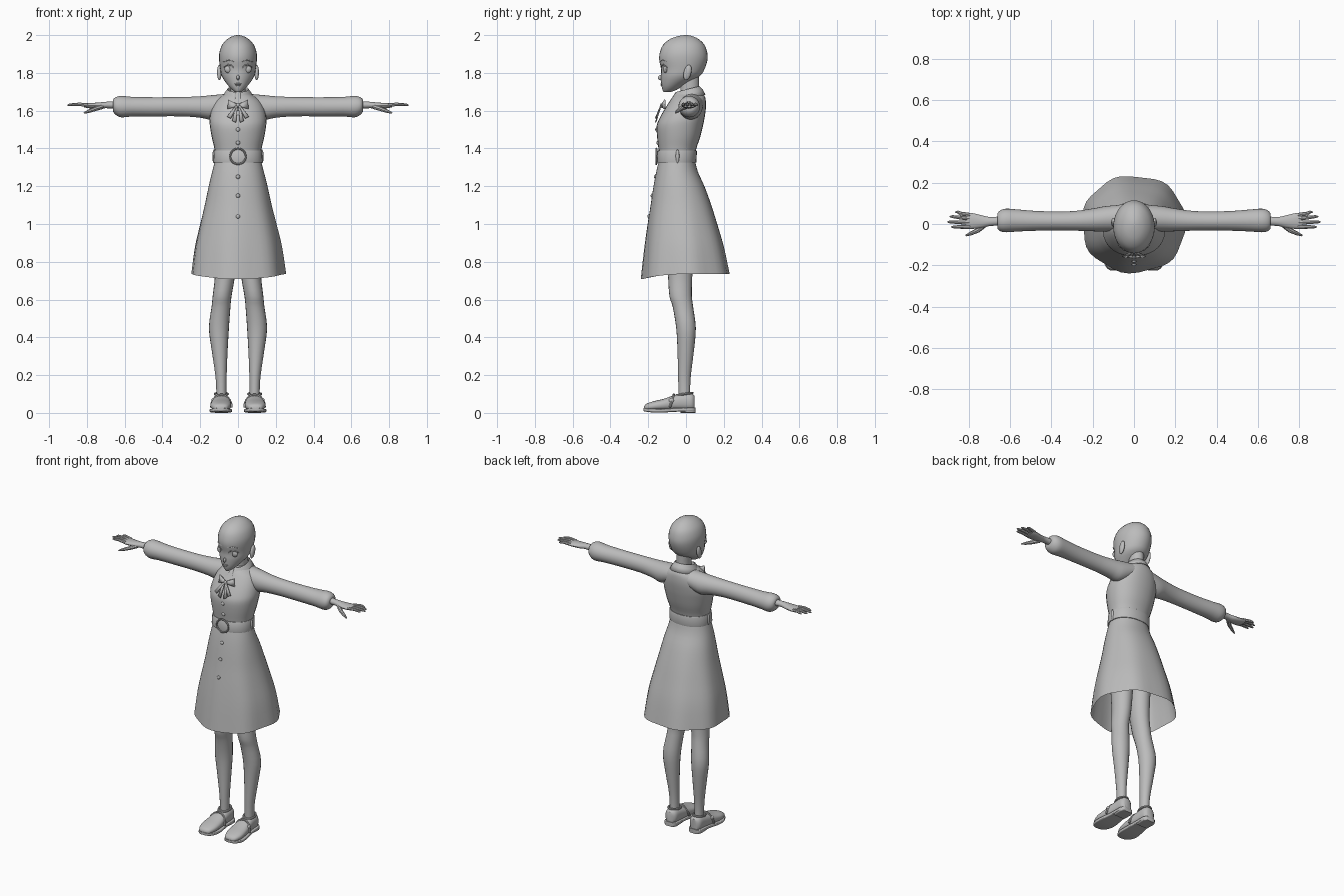
import bpy, bmesh, math
from mathutils import Vector, Matrix

if "Cube" in bpy.data.objects:
    bpy.data.objects.remove(bpy.data.objects["Cube"])

grey = bpy.data.materials.new("plain grey")
grey.use_nodes = True
GREY = (0.5, 0.5, 0.5, 1)
grey.diffuse_color = GREY
grey.node_tree.nodes["Principled BSDF"].inputs["Base Color"].default_value = GREY


def finish(name, bm, mirror=False, thick=0, angle=40):
    """Turn a bmesh into a shaded, optionally mirrored object."""
    bmesh.ops.recalc_face_normals(bm, faces=bm.faces)
    mesh = bpy.data.meshes.new(name)
    bm.to_mesh(mesh)
    bm.free()
    mesh.materials.append(grey)
    ob = bpy.data.objects.new(name, mesh)
    bpy.context.collection.objects.link(ob)
    bpy.ops.object.select_all(action="DESELECT")
    ob.select_set(True)
    bpy.context.view_layer.objects.active = ob
    bpy.ops.object.shade_smooth_by_angle(angle=math.radians(angle))
    if thick:
        ob.modifiers.new("thickness", "SOLIDIFY").thickness = thick
    if mirror:
        ob.modifiers.new("mirror", "MIRROR").use_mirror_merge = False
    return ob


def refine(rows, steps):
    """Smooth curve through the profile rows."""
    rows = [Vector(r) for r in rows]
    out = []
    for i in range(len(rows) - 1):
        a, b, c, d = (rows[min(max(i + k, 0), len(rows) - 1)] for k in (-1, 0, 1, 2))
        for s in range(steps):
            t = s / steps
            out.append(b + (c - a) * (t / 2) + (a - 2.5 * b + 2 * c - d / 2) * t * t
                       + (1.5 * (b - c) + (d - a) / 2) * t ** 3)
    return out + [rows[-1]]


def bridge(bm, rings, closed=True):
    for r0, r1 in zip(rings, rings[1:]):
        n = len(r0)
        for i in range(n if closed else n - 1):
            j = (i + 1) % n
            bm.faces.new((r0[i], r0[j], r1[j], r1[i]))


def loft(name, axis, rows, segs=28, power=2.0, steps=3, cap=True, shape=None, **kw):
    """Rows are (position, side centre, half width, low, high) along an axis."""
    bm = bmesh.new()
    rings = []
    for t, c, r, lo, hi in refine(rows, steps):
        ring = []
        for i in range(segs):
            a = math.tau * i / segs
            u, v = (math.copysign(abs(f(a)) ** (2 / power), f(a)) for f in (math.cos, math.sin))
            p, q = c + r * u, (lo + hi) / 2 + (hi - lo) / 2 * v
            co = Vector({"x": (t, p, q), "y": (p, t, q), "z": (p, q, t)}[axis])
            ring.append(bm.verts.new(shape(co, a) if shape else co))
        rings.append(ring)
    bridge(bm, rings)
    if cap:
        bm.faces.new(rings[0])
        bm.faces.new(rings[-1])
    return finish(name, bm, **kw)


def ball(name, loc, size, tilt=0, **kw):
    bm = bmesh.new()
    m = Matrix.Translation(loc) @ Matrix.Rotation(tilt, 4, "X") @ Matrix.Diagonal((*size, 1))
    bmesh.ops.create_uvsphere(bm, u_segments=16, v_segments=10, radius=1, matrix=m)
    return finish(name, bm, **kw)


def tube(name, points, radii, sides=8, closed=False, **kw):
    """Tapered round tube through points."""
    bm = bmesh.new()
    pts = [Vector(p) for p in points]
    rings = []
    for i, p in enumerate(pts):
        if closed:
            d = pts[(i + 1) % len(pts)] - pts[i - 1]
        else:
            d = pts[min(i + 1, len(pts) - 1)] - pts[max(i - 1, 0)]
        rot = d.to_track_quat("Z", "Y")
        rad = radii[i % len(radii)]
        rings.append([bm.verts.new(p + rot @ Vector((rad * math.cos(math.tau * k / sides),
                      rad * math.sin(math.tau * k / sides), 0))) for k in range(sides)])
    if closed:
        rings.append(rings[0])
    bridge(bm, rings)
    if not closed:
        bm.faces.new(rings[0])
        bm.faces.new(rings[-1])
    return finish(name, bm, **kw)


def plate(name, corners, thick=0.005):
    bm = bmesh.new()
    bm.faces.new([bm.verts.new(c) for c in corners])
    return finish(name, bm, mirror=True, thick=thick)


# Head, face and neck
loft("head", "z", [(1.698, 0, .012, -.118, -.085), (1.71, 0, .03, -.124, -.05),
     (1.735, 0, .054, -.13, -.01), (1.78, 0, .085, -.133, .07), (1.82, 0, .094, -.132, .098),
     (1.87, 0, .1, -.142, .114), (1.91, 0, .098, -.138, .112), (1.95, 0, .083, -.12, .097),
     (1.98, 0, .055, -.083, .065), (1.995, 0, .027, -.04, .032), (2.0, 0, .006, -.008, .008)])
loft("neck", "z", [(1.62, 0, .045, -.04, .08), (1.7, 0, .04, -.03, .07), (1.8, 0, .042, -.03, .07)])
ball("nose", (0, -.134, 1.775), (.008, .015, .014), tilt=.4)
ball("upper_lip", (0, -.129, 1.742), (.018, .006, .004))
ball("lower_lip", (0, -.128, 1.734), (.014, .006, .004))
ball("eye", (.049, -.108, 1.82), (.023, .012, .021), mirror=True)
tube("eyelash", [(.02, -.129, 1.825), (.035, -.127, 1.84), (.055, -.12, 1.843), (.076, -.1, 1.83)],
     [.002, .004, .004, .002], mirror=True)
tube("eyebrow", [(.02, -.137, 1.86), (.05, -.125, 1.868), (.078, -.1, 1.858)],
     [.002, .003, .001], mirror=True)
ball("ear", (.099, .008, 1.802), (.012, .02, .042), tilt=-.25, mirror=True)

# Dress bodice, sleeves and skirt
loft("bodice", "z", [(1.345, 0, .118, -.14, .045), (1.4, 0, .125, -.146, .055),
     (1.46, 0, .139, -.153, .075), (1.52, 0, .149, -.155, .09), (1.56, 0, .15, -.14, .098),
     (1.61, 0, .14, -.112, .105), (1.65, 0, .12, -.086, .105), (1.675, 0, .09, -.07, .1),
     (1.698, 0, .052, -.05, .085)], power=2.2)
loft("sleeve", "x", [(.07, .03, .062, 1.58, 1.688), (.14, .025, .061, 1.553, 1.682),
     (.2, .02, .055, 1.563, 1.676), (.3, .015, .047, 1.57, 1.672), (.45, .015, .047, 1.57, 1.671),
     (.56, .017, .053, 1.569, 1.673), (.62, .017, .057, 1.565, 1.678),
     (.65, .015, .049, 1.58, 1.67), (.662, .015, .034, 1.597, 1.658)], mirror=True)


def hem_wave(co, a):
    t = max(0, (1.3 - co.z) / .58)
    k = 1 + .025 * t * (math.sin(7 * a + 1) - math.sin(7 * -math.pi / 2 + 1))
    drop = .03 * t ** 4 * max(0, -math.sin(a)) ** 2
    return Vector((co.x * k, co.y * k, co.z - drop))


loft("skirt", "z", [(1.35, 0, .118, -.14, .045), (1.28, 0, .136, -.157, .062),
     (1.2, 0, .156, -.172, .098), (1.1, 0, .178, -.187, .135), (1.0, 0, .203, -.203, .167),
     (.88, 0, .232, -.22, .203), (.735, 0, .253, -.238, .235)],
     segs=42, power=2.15, cap=False, shape=hem_wave)

# Collar wraps the neck and opens at the front
bm = bmesh.new()
rings = []
for rx, ry, z, point in ((.05, .055, 1.69, 0), (.056, .064, 1.712, 0), (.072, .08, 1.69, .4),
                         (.088, .095, 1.66, 1)):
    ring = []
    for i in range(33):
        a = math.radians(-78 + 336 * i / 32)
        x, y = rx * math.cos(a), .008 + ry * math.sin(a)
        front = max(0, -math.sin(a)) ** 3
        ring.append(bm.verts.new((x, y - .02 * front * point, z + .25 * y - .025 * front * point)))
    rings.append(ring)
bridge(bm, rings, closed=False)
finish("collar", bm, thick=.005)

# Ribbon bow
ball("bow_knot", (0, -.128, 1.627), (.011, .01, .012))
plate("bow_loop", [(.004, -.13, 1.635), (.052, -.116, 1.658), (.056, -.118, 1.61), (.004, -.13, 1.62)], .009)
for name, x, z in (("outer_tail", .05, 1.562), ("inner_tail", .022, 1.54)):
    plate("bow_" + name, [(.001, -.13, 1.63), (.012, -.13, 1.625), (x + .008, -.155, z + .005),
                          (x - .012, -.16, z - .004)])

# Belt, buckle ring, belt loops and buttons
loft("belt", "z", [(1.325, 0, .13, -.153, .054), (1.33, 0, .131, -.154, .055),
     (1.385, 0, .128, -.151, .058), (1.39, 0, .126, -.148, .056)], steps=1, power=2.2)
circle = [math.tau * i / 28 for i in range(28)]
tube("buckle", [(.041 * math.cos(a), -.157, 1.358 + .041 * math.sin(a)) for a in circle],
     [.005], closed=True)
ball("belt_loop", (.127, -.045, 1.358), (.009, .01, .036), mirror=True)
for z, y in ((1.5, -.156), (1.43, -.15), (1.25, -.163), (1.15, -.18), (1.04, -.197)):
    ball("button", (0, y, z), (.011, .007, .011))

# Hands
loft("palm", "x", [(.64, .015, .022, 1.61, 1.65), (.7, .012, .022, 1.613, 1.647),
     (.74, .012, .031, 1.61, 1.643), (.79, .015, .039, 1.613, 1.64),
     (.815, .016, .037, 1.618, 1.636)], segs=16, mirror=True)
for name, base, tip, reach in (("little", .044, .058, .865), ("ring", .026, .036, .892),
                               ("middle", .006, .01, .903), ("index", -.014, -.014, .885)):
    tube(name + "_finger", [(.795, base, 1.629), (.84, (base + tip) / 2, 1.634),
         (reach - .012, tip, 1.631), (reach, tip, 1.629)], [.01, .009, .007, .003], mirror=True)
tube("thumb", [(.72, .0, 1.622), (.755, -.03, 1.61), (.79, -.046, 1.597), (.815, -.056, 1.588)],
     [.014, .012, .009, .004], mirror=True)

# Legs
loft("leg", "z", [(1.0, .066, .064, -.11, .05), (.85, .066, .06, -.105, .04),
     (.72, .07, .053, -.095, .033), (.62, .084, .05, -.088, .031), (.56, .09, .05, -.07, .038),
     (.45, .101, .053, -.052, .052), (.33, .097, .042, -.045, .042), (.2, .09, .03, -.042, .026),
     (.12, .088, .027, -.04, .022), (.05, .088, .027, -.04, .025)], segs=20, mirror=True)

# Shoes
loft("shoe_upper", "y", [(-.222, .092, .018, .016, .034), (-.21, .092, .038, .012, .048),
     (-.17, .092, .053, .012, .062), (-.12, .09, .054, .012, .074), (-.06, .088, .047, .012, .094),
     (-.01, .087, .042, .012, .104), (.03, .087, .038, .012, .102), (.046, .087, .022, .014, .09)],
     power=2.4, mirror=True)
loft("shoe_sole", "y", [(-.226, .092, .02, .01, .026), (-.21, .092, .042, .006, .024),
     (-.17, .092, .057, .002, .022), (-.12, .09, .057, .002, .022), (-.05, .088, .047, .006, .026),
     (.03, .087, .043, .008, .028), (.05, .087, .025, .008, .028)], power=6, mirror=True)
loft("shoe_heel", "y", [(-.03, .087, .04, 0, .024), (.03, .087, .042, 0, .024),
     (.05, .087, .026, 0, .024)], power=6, mirror=True)
arc = [math.pi * i / 10 for i in range(11)]
tube("shoe_strap", [(.088 + .053 * math.cos(a), -.085 + .02 * math.sin(a), .03 + .066 * math.sin(a))
     for a in arc], [.007], mirror=True)
ball("strap_buckle", (.133, -.078, .065), (.008, .014, .013), mirror=True)
tube("shoe_rim", [(.088 + .034 * math.cos(a), -.008 + .042 * math.sin(a), .1 + .006 * math.sin(a))
     for a in circle], [.006], closed=True, mirror=True)
